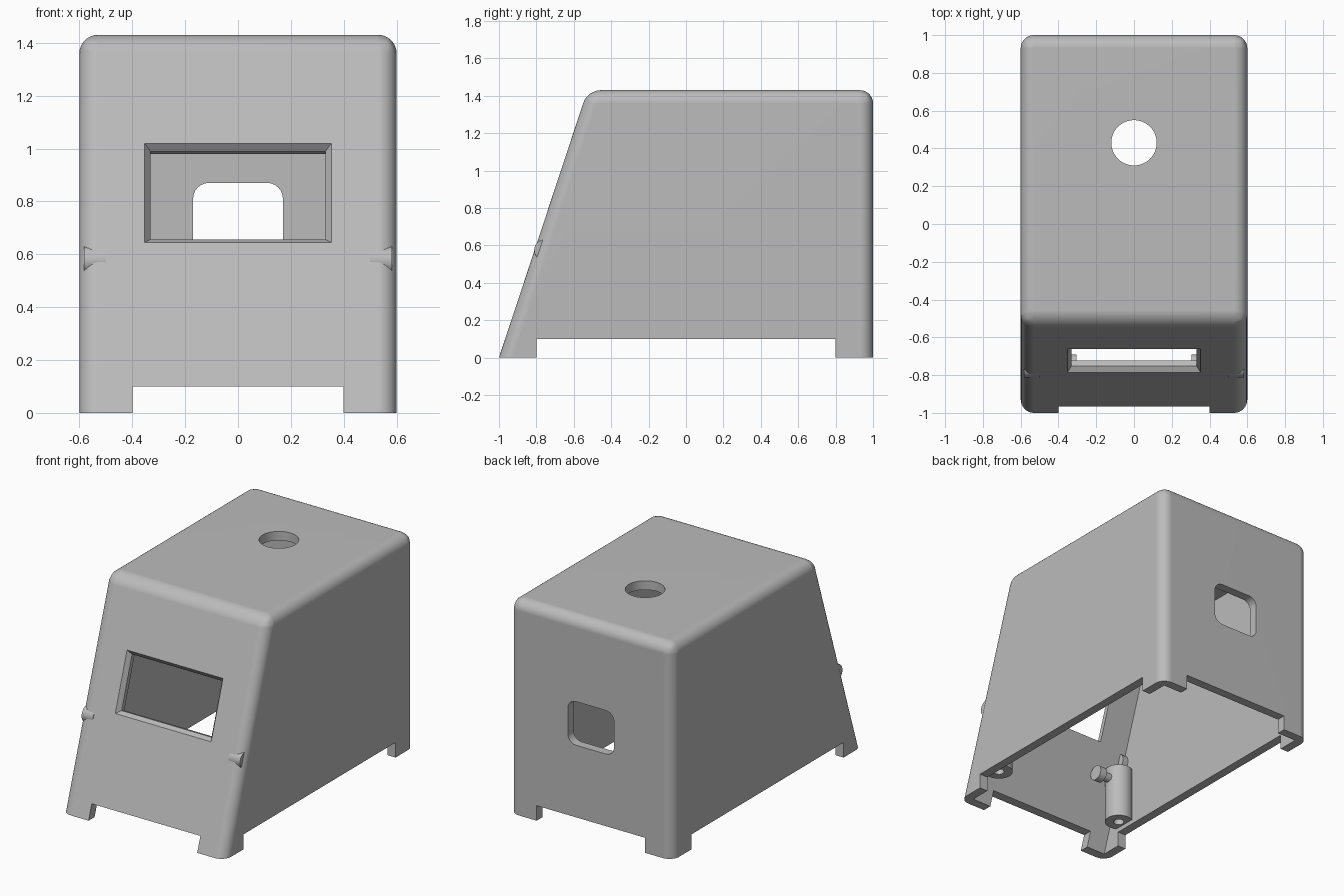
import bpy, bmesh, math
from mathutils import Vector, Matrix

old = bpy.data.objects.get("Cube")
if old:
    bpy.data.objects.remove(old)

GREY = (0.5, 0.5, 0.5)
mat = bpy.data.materials.new("plain grey")
mat.use_nodes = True
mat.diffuse_color = (*GREY, 1)
mat.node_tree.nodes["Principled BSDF"].inputs["Base Color"].default_value = (*GREY, 1)

HEIGHT, HALF, WALL = 1.43, 0.6, 0.06
SLOPE = 0.331                      # front panel set-back per unit of height
lean = math.atan(SLOPE)


def make(name, bm, helper=False):
    bmesh.ops.recalc_face_normals(bm, faces=bm.faces)
    mesh = bpy.data.meshes.new(name)
    bm.to_mesh(mesh)
    bm.free()
    mesh.materials.append(mat)
    ob = bpy.data.objects.new(name, mesh)
    bpy.context.collection.objects.link(ob)
    ob.hide_render = helper
    return ob


def loft(rings):
    """Closed solid through equal-length rings of points."""
    bm = bmesh.new()
    loops = [[bm.verts.new(p) for p in ring] for ring in rings]
    n = len(loops[0])
    for a, b in zip(loops, loops[1:]):
        for i in range(n):
            j = (i + 1) % n
            bm.faces.new((a[i], a[j], b[j], b[i]))
    bm.faces.new(loops[0])
    bm.faces.new(loops[-1])
    return bm


def box(lo, hi):
    (x0, y0, z0), (x1, y1, z1) = lo, hi
    return loft([[(x0, y0, z), (x1, y0, z), (x1, y1, z), (x0, y1, z)] for z in (z0, z1)])


def cylinder(radius, start, end, sides=32):
    start, end = Vector(start), Vector(end)
    axis = end - start
    bm = bmesh.new()
    turn = axis.to_track_quat('Z', 'Y').to_matrix().to_4x4()
    bmesh.ops.create_cone(bm, cap_ends=True, segments=sides, radius1=radius, radius2=radius,
                          depth=axis.length, matrix=Matrix.Translation((start + end) / 2) @ turn)
    return bm


def cut(target, bm):
    cutter = make("cutter", bm, True)
    mod = target.modifiers.new("cut", 'BOOLEAN')
    mod.operation, mod.solver, mod.object = 'DIFFERENCE', 'EXACT', cutter
    bpy.context.view_layer.objects.active = target
    bpy.ops.object.modifier_apply(modifier=mod.name)
    bpy.data.objects.remove(cutter)


def smooth(ob):
    bpy.ops.object.select_all(action='DESELECT')
    ob.select_set(True)
    bpy.context.view_layer.objects.active = ob
    bpy.ops.object.shade_smooth_by_angle(angle=math.radians(30))


def wedge(half, front, back, bottom, top):
    """Housing block with a leaning front; front is its y at z = 0."""
    side = [(front + SLOPE * bottom, bottom), (front + SLOPE * top, top), (back, top), (back, bottom)]
    return loft([[(x, y, z) for y, z in side] for x in (-half, half)])


# Rounded outer body
bm = wedge(HALF, -1, 1, 0, HEIGHT)
edges = [e for e in bm.edges if max(v.co.z for v in e.verts) > 0.1]
bmesh.ops.bevel(bm, geom=edges, offset=0.07, segments=8, profile=0.5, affect='EDGES')
for v in bm.verts:
    v.co.z = max(v.co.z, 0)
housing = make("housing", bm)

# Hollow inside
cut(housing, wedge(HALF - WALL, -1 + WALL / math.cos(lean), 1 - WALL, -0.2, HEIGHT - WALL))

# Openings between the feet
cut(housing, box((-0.4, -1.2, -0.1), (0.4, 1.2, 0.1)))
cut(housing, box((-1, -0.8, -0.1), (1, 0.8, 0.1)))

# Round hole in the roof
cut(housing, cylinder(0.12, (0, 0.43, 1.2), (0, 0.43, 1.6), 48))

# Rounded rectangular hole in the back
arch = []
for i in range(4):
    cx, cz = (0.11, -0.11, -0.11, 0.11)[i], (0.81, 0.81, 0.64, 0.64)[i]
    for k in range(7):
        a = math.radians(90 * i + 15 * k)
        arch.append((cx + 0.06 * math.cos(a), cz + 0.06 * math.sin(a)))
cut(housing, loft([[(x, y, z) for x, z in arch] for y in (0.8, 1.2)]))

# Front window with a chamfered frame, square to the leaning panel
centre = Vector((0, -1 + SLOPE * 0.832, 0.832))
up = Vector((0, math.sin(lean), math.cos(lean)))
inward = Vector((0, math.cos(lean), -math.sin(lean)))
half_w, half_h = 0.353, 0.1975
rings = []
for depth, inset in ((-0.03, -0.022), (0.03, 0.022), (0.15, 0.022)):
    rings.append([centre + inward * depth + Vector((sx * (half_w - inset), 0, 0)) + up * sz * (half_h - inset)
                  for sx, sz in ((-1, -1), (1, -1), (1, 1), (-1, 1))])
cut(housing, loft(rings))
smooth(housing)
housing.modifiers.new("even normals", 'WEIGHTED_NORMAL').keep_sharp = True

# Screw posts, inner pins and outer nubs on both sides
for s, label in ((1, "left"), (-1, "right")):
    post = make(label + "_post", cylinder(0.088, (s * 0.495, -0.74, 0.13), (s * 0.495, -0.74, 0.5)))
    cut(post, cylinder(0.033, (s * 0.495, -0.74, 0), (s * 0.495, -0.74, 0.4)))
    pin = make(label + "_pin", cylinder(0.03, (s * 0.45, -0.74, 0.42), (s * 0.35, -0.74, 0.42), 24))
    head = make(label + "_pin_head", cylinder(0.05, (s * 0.355, -0.74, 0.42), (s * 0.305, -0.74, 0.42), 24))
    nub = make(label + "_nub", cylinder(0.055, (s * 0.5, -0.757, 0.575), (s * 0.583, -0.757, 0.575), 24))
    for part in (post, pin, head, nub):
        smooth(part)
